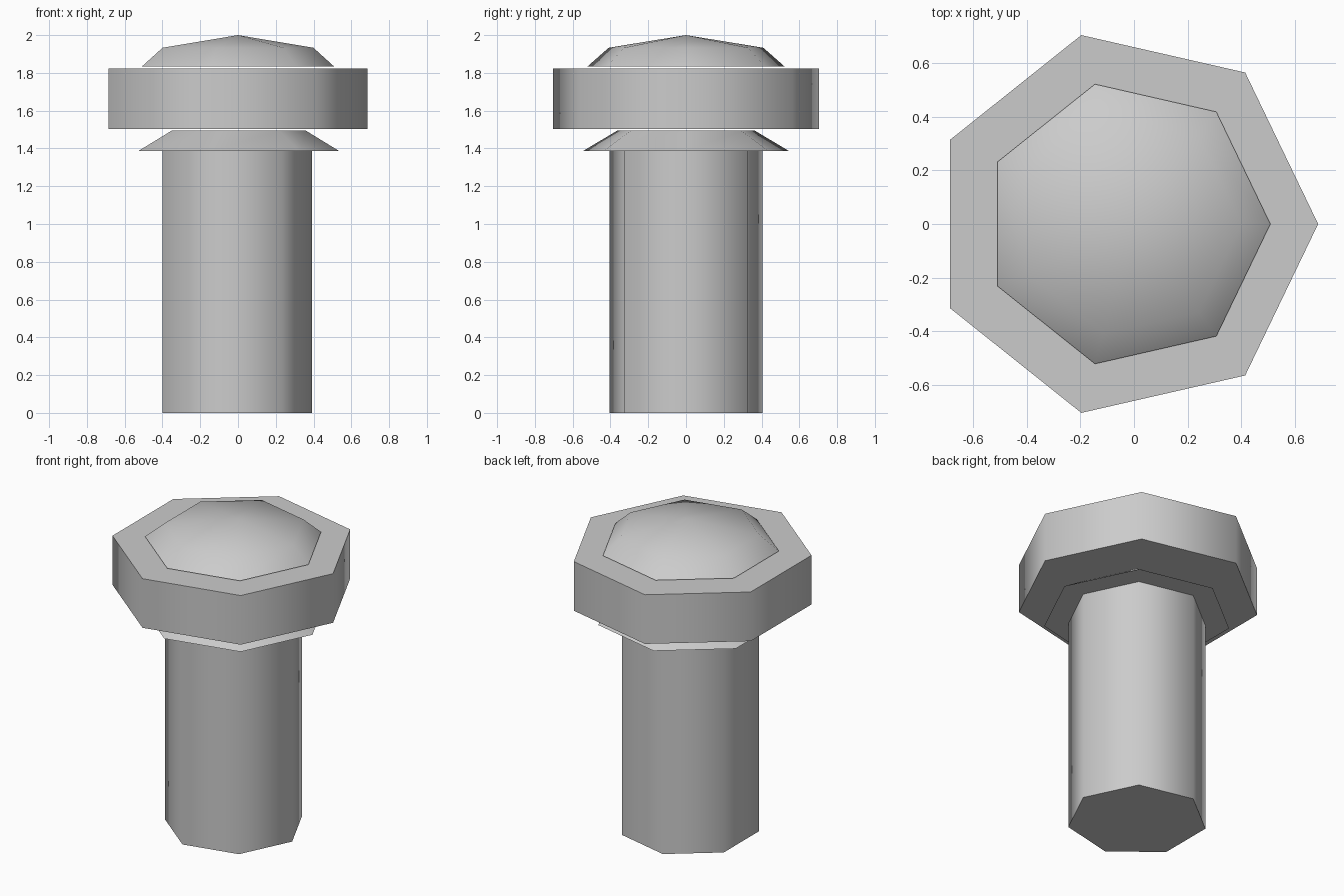
import bpy, bmesh
from math import cos, sin, pi

cube = bpy.data.objects.get("Cube")
if cube:
    bpy.data.objects.remove(cube, do_unlink=True)

SIDES = 7

grey = bpy.data.materials.new("plain_grey")
grey.use_nodes = True
colour = (0.6, 0.6, 0.6, 1)
grey.diffuse_color = colour
grey.node_tree.nodes["Principled BSDF"].inputs["Base Color"].default_value = colour


def ring(bm, radius, z, shift):
    """Seven-sided ring with a corner at +x, centred by its extents."""
    cx = shift - radius * (1 - cos(pi / SIDES)) / 2
    return [bm.verts.new((cx + radius * cos(2 * pi * i / SIDES),
                          radius * sin(2 * pi * i / SIDES), z))
            for i in range(SIDES)]


def turned_part(name, profile, shift=0.0, apex=None):
    """Skin a stack of rings, then close both ends with a cap or a point."""
    bm = bmesh.new()
    rings = [ring(bm, r, z, shift) for r, z in profile]
    for low, high in zip(rings, rings[1:]):
        for i in range(SIDES):
            j = (i + 1) % SIDES
            bm.faces.new((low[i], low[j], high[j], high[i]))
    caps = [bm.faces.new(rings[0][::-1])]
    if apex is None:
        caps.append(bm.faces.new(rings[-1]))
    else:
        tip = bm.verts.new((shift, 0, apex))
        for i in range(SIDES):
            bm.faces.new((rings[-1][i], rings[-1][(i + 1) % SIDES], tip))
    # Smooth round the sides, crisp at the rims
    for face in bm.faces:
        face.smooth = face not in caps
    for cap in caps:
        for edge in cap.edges:
            edge.smooth = False
    mesh = bpy.data.meshes.new(name)
    bm.to_mesh(mesh)
    bm.free()
    mesh.materials.append(grey)
    obj = bpy.data.objects.new(name, mesh)
    bpy.context.collection.objects.link(obj)
    return obj


# Long straight shank
turned_part("shank", [(0.415, 0), (0.415, 1.386)], shift=-0.004)
# Sloped washer under the head
turned_part("washer", [(0.56, 1.386), (0.374, 1.494)], shift=0.004)
# Thick bolt head
turned_part("head", [(0.721, 1.504), (0.721, 1.824)])
# Shallow domed cap
turned_part("domed_cap", [(0.534, 1.835), (0.42, 1.933)], apex=2.0)
